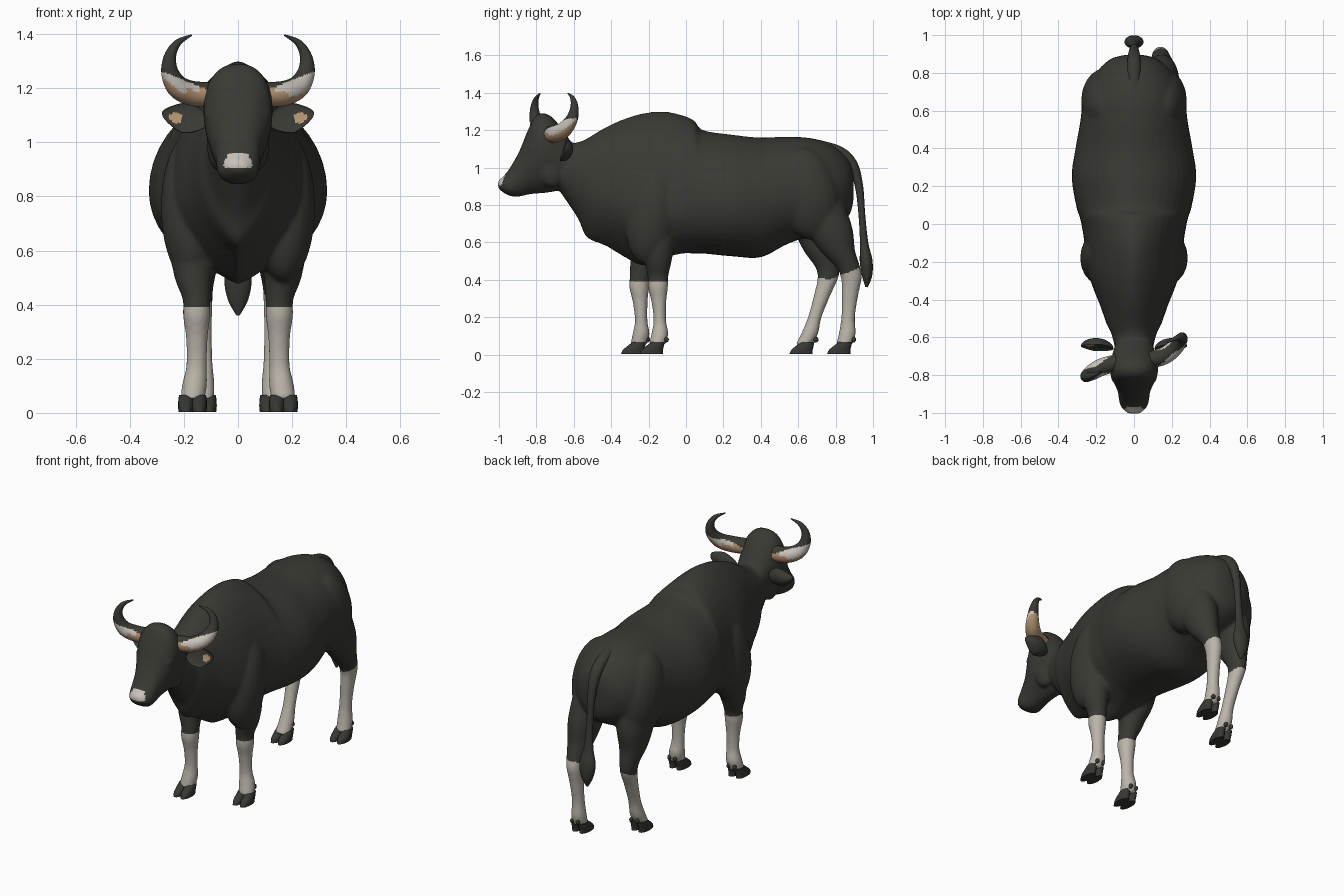
import bpy, bmesh, math
from mathutils import Vector, Matrix

cube = bpy.data.objects.get("Cube")
if cube:
    bpy.data.objects.remove(cube)


def material(name, r, g, b):
    m = bpy.data.materials.new(name)
    m.use_nodes = True
    m.diffuse_color = (r, g, b, 1)
    node = next(n for n in m.node_tree.nodes if n.type == 'BSDF_PRINCIPLED')
    node.inputs["Base Color"].default_value = (r, g, b, 1)
    node.inputs["Roughness"].default_value = 0.8
    return m


HIDE = material("dark hide", .041, .041, .034)
STOCKING = material("pale stocking", .50, .46, .40)
HORN = material("pale horn", .58, .54, .49)
TAN = material("tan horn base", .45, .29, .165)
HOOF = material("dark hoof", .038, .038, .033)


def spline(p, q, r, s, t):
    return q + .5 * t * (r - p + t * (2*p - 5*q + 4*r - s + t * (3*(q - r) + s - p)))


def smooth(rows, n=5):
    """Catmull-Rom interpolation between rows of numbers."""
    out = []
    last = len(rows) - 1
    for i in range(last):
        near = [rows[max(0, min(last, i + k))] for k in (-1, 0, 1, 2)]
        out += [[spline(*four, s / n) for four in zip(*near)] for s in range(n)]
    return out + [list(rows[last])]


def loft(bm, rings):
    """Skin a list of point rings and cap both ends."""
    loops = [[bm.verts.new(p) for p in ring] for ring in rings]
    n = len(loops[0])
    for a, b in zip(loops, loops[1:]):
        for i in range(n):
            j = (i + 1) % n
            bm.faces.new((a[i], a[j], b[j], b[i]))
    bm.faces.new(loops[0])
    bm.faces.new(loops[-1])


def circle(n):
    return [(math.cos(math.tau * i / n), math.sin(math.tau * i / n)) for i in range(n)]


def barrel(bm, rows):
    """Rows: y, top, bottom, half width, widest height, upper and lower pinch."""
    rings = []
    for y, top, low, w, mid, up, down in smooth(rows):
        ring = []
        for c, s in circle(40):
            x = math.copysign(abs(c) ** (up if s > 0 else down), c) * w
            ring.append((x, y, mid + s * (top - mid if s > 0 else mid - low)))
        rings.append(ring)
    loft(bm, rings)


def column(bm, rows, n=20):
    """Rows: z, x, y, x radius, y radius."""
    loft(bm, [[(x + c * rx, y + s * ry, z) for c, s in circle(n)]
              for z, x, y, rx, ry in smooth(rows)])


def sweep(bm, rows, ref, n=32):
    """Rows: x, y, z, radius along ref, radius across it."""
    rows = smooth(rows, 10)
    pts = [Vector(r[:3]) for r in rows]
    rings = []
    for i, r in enumerate(rows):
        d = (pts[min(i + 1, len(pts) - 1)] - pts[max(i - 1, 0)]).normalized()
        v = d.cross(ref).normalized()
        u = v.cross(d)
        rings.append([pts[i] + u * c * r[3] + v * s * r[4] for c, s in circle(n)])
    loft(bm, rings)


def blob(bm, centre, size, turn=0, n=20):
    m = Matrix.Translation(centre) @ Matrix.Rotation(turn, 4, 'X') @ Matrix.Diagonal((*size, 1))
    bmesh.ops.create_uvsphere(bm, u_segments=n, v_segments=n, radius=1, matrix=m)


def finish(name, bm, mats, angle=60):
    bmesh.ops.recalc_face_normals(bm, faces=bm.faces)
    me = bpy.data.meshes.new(name)
    bm.to_mesh(me)
    bm.free()
    ob = bpy.data.objects.new(name, me)
    bpy.context.collection.objects.link(ob)
    for m in mats:
        me.materials.append(m)
    bpy.ops.object.select_all(action='DESELECT')
    ob.select_set(True)
    bpy.context.view_layer.objects.active = ob
    bpy.ops.object.shade_smooth_by_angle(angle=math.radians(angle))
    return ob


# Trunk, neck, hump and brisket
body = bmesh.new()
barrel(body, [
    (-.68, 1.12, .88, .095, 1.0, 1, 1),
    (-.58, 1.135, .73, .12, .96, 1, 1.3),
    (-.53, 1.155, .625, .145, .92, 1, 1.6),
    (-.43, 1.215, .58, .18, .86, 1.1, 1.7),
    (-.33, 1.26, .52, .22, .82, 1.2, 1.8),
    (-.23, 1.29, .475, .25, .79, 1.3, 1.7),
    (-.12, 1.30, .515, .26, .79, 1.3, 1.3),
    (-.02, 1.28, .54, .275, .80, 1.25, 1.05),
    (.045, 1.25, .54, .29, .82, 1.2, 1),
    (.09, 1.20, .54, .305, .82, 1.15, 1),
    (.25, 1.175, .525, .33, .82, 1.1, 1),
    (.40, 1.16, .52, .31, .83, 1.1, 1),
    (.54, 1.165, .59, .285, .86, 1.05, .9),
    (.68, 1.155, .64, .265, .88, 1, .9),
    (.79, 1.115, .68, .21, .88, 1, .9),
    (.87, 1.04, .74, .13, .9, 1, 1),
    (.895, .96, .82, .05, .9, 1, 1)])

# Head
barrel(body, [
    (-.61, 1.13, .93, .09, 1.05, 1, 1),
    (-.68, 1.23, .88, .112, 1.08, .9, 1),
    (-.74, 1.285, .865, .127, 1.12, .85, 1.1),
    (-.80, 1.28, .86, .124, 1.11, .8, 1.1),
    (-.845, 1.20, .855, .105, 1.04, .75, 1),
    (-.89, 1.09, .845, .085, .97, .75, .8),
    (-.94, 1.0, .848, .079, .91, .8, .7),
    (-.975, .955, .865, .064, .905, .9, .8),
    (-1.005, .93, .89, .03, .91, 1, 1)])

# Legs, in a walking stance
FRONT = [(.80, .16, -.17, .09, .12), (.62, .165, -.155, .088, .098),
         (.50, .165, -.15, .07, .074), (.42, .153, -.15, .052, .056),
         (.36, .153, -.15, .051, .054), (.28, .152, -.145, .041, .04),
         (.18, .153, -.14, .038, .034), (.11, .16, -.14, .046, .046),
         (.05, .168, -.155, .046, .044)]
REAR = [(.85, .13, .69, .11, .14), (.68, .145, .76, .095, .13),
        (.56, .146, .808, .075, .096), (.47, .143, .865, .053, .066),
        (.41, .14, .884, .046, .056), (.32, .135, .877, .039, .045),
        (.20, .13, .867, .036, .037), (.11, .13, .862, .043, .046),
        (.05, .132, .845, .044, .044)]


def front_step(z):
    return -.10 * min(1, (.8 - z) / .4)


def rear_step(z):
    return -.255 * (.9 - z)


feet = []
for label, rows, step in (("front", FRONT, front_step), ("rear", REAR, rear_step)):
    for side, word in ((1, "left"), (-1, "right")):
        leg = [(z, side * x, y + (step(z) if side < 0 else 0), rx, ry)
               for z, x, y, rx, ry in rows]
        column(body, leg)
        feet.append((f"{label}_{word}_hoof", leg[-1][1], leg[-2][2]))

# Muscle masses, cheeks and brows
for side in (1, -1):
    blob(body, (side * .17, -.18, .76), (.115, .14, .28), -.15)
    blob(body, (side * .155, .65, .86), (.125, .17, .25), .2)
    blob(body, (side * .07, -.73, .99), (.045, .07, .10), .3)
    blob(body, (side * .10, -.81, 1.10), (.022, .035, .028))

ob = finish("body", body, [HIDE, STOCKING, HORN])
fuse = ob.modifiers.new("fuse", 'REMESH')
fuse.mode = 'VOXEL'
fuse.voxel_size = .009
fuse.use_smooth_shade = True
relax = ob.modifiers.new("relax", 'SMOOTH')
relax.factor = .5
relax.iterations = 10
for mod in ("fuse", "relax"):
    bpy.ops.object.modifier_apply(modifier=mod)
bpy.ops.object.shade_smooth()

# Stockings and muzzle patch
for f in ob.data.polygons:
    c = f.center
    f.material_index = 0
    if c.z < (.39 if c.y < .3 else .405 + .4 * max(0, c.y - .78)):
        f.material_index = 1
    elif c.y < -.955 and .905 < c.z < .96 and abs(c.x) < .052 - .5 * max(0, c.z - .925):
        f.material_index = 2

# Cloven hooves with dewclaws
for name, x, y in feet:
    bm = bmesh.new()
    for toe in (-1, 1):
        tx = x + toe * .0245
        column(bm, [(.004, tx, y - .045, .027, .062), (.025, tx, y - .04, .029, .057),
                    (.048, tx, y - .024, .028, .046), (.066, tx, y - .01, .025, .036)], 16)
        blob(bm, (x + toe * .02, y + .034, .08), (.011, .014, .015))
    finish(name, bm, [HOOF], 50)

# Horns: the two differ in how far they lean back
PROFILE = [(.09, 1.178, .045), (.165, 1.18, .046), (.222, 1.205, .042), (.252, 1.26, .032),
           (.25, 1.32, .022), (.222, 1.368, .013), (.172, 1.396, .003)]
LEAN = {1: (-.72, -.695, -.65, -.61, -.597, -.605, -.63),
        -1: (-.735, -.755, -.785, -.805, -.81, -.80, -.78)}
for side, word in ((1, "left"), (-1, "right")):
    bm = bmesh.new()
    sweep(bm, [(side * x, y, z, r, r) for (x, z, r), y in zip(PROFILE, LEAN[side])],
          Vector((0, 1, 0)))
    horn = finish(f"{word}_horn", bm, [HORN, TAN, HIDE])
    for f in horn.data.polygons:
        x, up = abs(f.center.x), f.normal.z
        tan = x < .14 or up < -.3 or (x < .19 and up < .15)
        f.material_index = 2 if f.center.z - .4 * (x - .25) > 1.25 else int(tan)

# Cupped ears with a tan lining
for side, word in ((1, "left"), (-1, "right")):
    bm = bmesh.new()
    blob(bm, (0, 0, 0), (1, 1, 1), n=40)
    for f in bm.faces:
        c = f.calc_center_median()
        f.material_index = int(c.y < -.2 and math.hypot(1.7 * (c.x - .4), c.z + .1) < .45)
    for v in bm.verts:
        if v.co.y < 0:
            v.co.y *= -.3
        v.co.z *= 1 - .2 * abs(v.co.x) - .2 * max(0, v.co.x)
    place = (Matrix.Diagonal((side, 1, 1, 1)) @ Matrix.Translation((.195, -.655, 1.092))
             @ Matrix.Rotation(-.2, 4, 'Y') @ Matrix.Rotation(.1, 4, 'Z')
             @ Matrix.Rotation(-.3, 4, 'X') @ Matrix.Diagonal((.088, .05, .06, 1)))
    bmesh.ops.transform(bm, matrix=place, verts=bm.verts)
    finish(f"{word}_ear", bm, [HIDE, TAN])

# Tail with a tuft
bm = bmesh.new()
sweep(bm, [(0, .70, 1.12, .03, .03), (0, .82, 1.08, .036, .033), (0, .89, 1.015, .032, .028),
           (0, .925, .90, .024, .022), (0, .94, .75, .02, .018), (0, .952, .60, .028, .022),
           (0, .963, .50, .05, .034), (0, .968, .42, .038, .027), (0, .965, .36, .006, .006)],
      Vector((1, 0, 0)))
finish("tail", bm, [HIDE])
